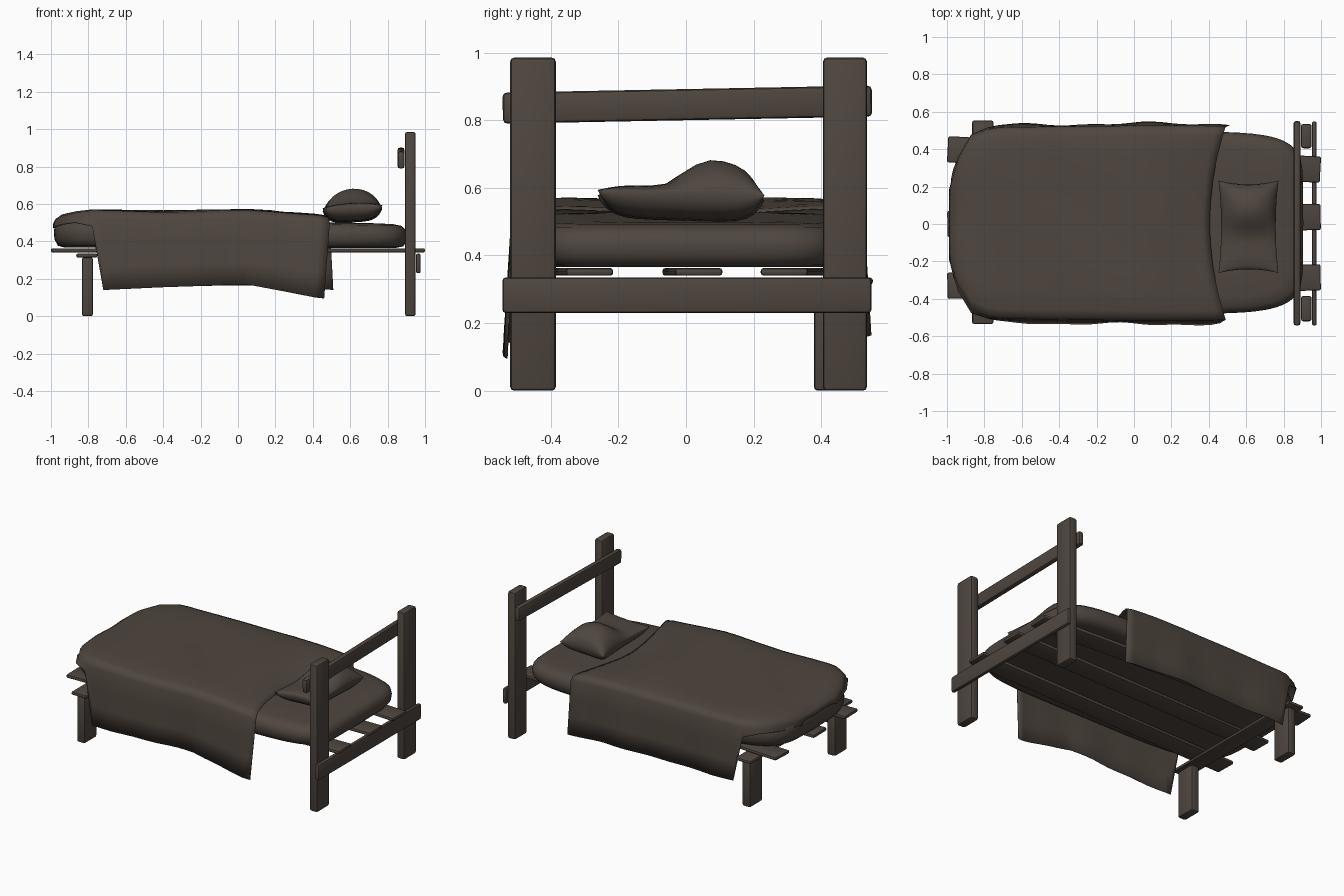
import bpy, bmesh, math
from mathutils import Matrix

if "Cube" in bpy.data.objects:
    bpy.data.objects.remove(bpy.data.objects["Cube"])

brown = bpy.data.materials.new("dark brown")
brown.diffuse_color = (0.078, 0.061, 0.049, 1)
brown.use_nodes = True
brown.node_tree.nodes["Principled BSDF"].inputs["Base Color"].default_value = brown.diffuse_color


def finish(name, bm, angle=40):
    bmesh.ops.recalc_face_normals(bm, faces=bm.faces)
    me = bpy.data.meshes.new(name)
    bm.to_mesh(me)
    bm.free()
    me.materials.append(brown)
    ob = bpy.data.objects.new(name, me)
    bpy.context.collection.objects.link(ob)
    bpy.ops.object.select_all(action='DESELECT')
    ob.select_set(True)
    bpy.context.view_layer.objects.active = ob
    bpy.ops.object.shade_smooth_by_angle(angle=math.radians(angle))
    return ob


def plank(name, x, y, z, bevel=0.01, rot=0, axis='Z'):
    """Beveled board given by (min, max) ranges, turned about its centre."""
    c = [(r[0] + r[1]) / 2 for r in (x, y, z)]
    s = [r[1] - r[0] for r in (x, y, z)]
    bm = bmesh.new()
    bmesh.ops.create_cube(bm, size=1)
    bmesh.ops.scale(bm, vec=s, verts=bm.verts)
    bmesh.ops.bevel(bm, geom=bm.edges[:], offset=bevel, segments=2,
                    profile=0.5, affect='EDGES')
    bm.transform(Matrix.Translation(c) @ Matrix.Rotation(rot, 4, axis))
    return finish(name, bm)


def lerp(table, x):
    """Linear lookup of a row of values by its first entry."""
    for a, b in zip(table, table[1:]):
        if x <= b[0]:
            t = max(0, (x - a[0]) / (b[0] - a[0]))
            return [p + (q - p) * t for p, q in zip(a, b)][1:]
    return table[-1][1:]


# Posts at the head and short legs at the foot
for side, y, leg_y in (("front", (-0.52, -0.385), (-0.518, -0.385)),
                       ("back", (0.405, 0.535), (0.378, 0.515))):
    plank("head_post_" + side, (0.893, 0.95), y, (0, 0.985), 0.012)
    plank("foot_leg_" + side, (-0.835, -0.775), leg_y, (0, 0.315), 0.012)

# Cross rails
plank("head_top_rail", (0.853, 0.89), (-0.542, 0.55), (0.80, 0.892), 0.013,
      math.radians(1.1), 'X')
plank("head_low_rail", (0.951, 0.977), (-0.543, 0.548), (0.23, 0.335), 0.01)
plank("foot_rail", (-0.865, -0.752), (-0.535, 0.553), (0.313, 0.335), 0.01)

# Three slats, each laid slightly crooked
for i, (left, right) in enumerate(((-0.33, -0.285), (0.0, 0.038), (0.40, 0.29))):
    m = (left + right) / 2
    plank("slat_%d" % (i + 1), (-0.998, 0.998), (m - 0.07, m + 0.07), (0.34, 0.363),
          0.009, math.atan2(right - left, 2))

# Mattress: stacked rounded-rectangle rings, squarer at the head
bm = bmesh.new()
N, rings = 64, []
for inset, z in ((0.06, 0.366), (0.022, 0.375), (0.004, 0.405), (0, 0.44),
                 (0.006, 0.475), (0.03, 0.5), (0.08, 0.51), (0.2, 0.513)):
    ring = []
    for i in range(N):
        a = 2 * math.pi * i / N
        c, s = math.cos(a), math.sin(a)
        e = 0.3 if c > 0 else 0.42
        px = math.copysign(abs(c) ** (e + 0.05), c) * (0.945 - inset)
        py = math.copysign(abs(s) ** e, s) * (0.487 - inset)
        ring.append(bm.verts.new((px - 0.04, py + 0.007,
                                  z + 0.02 * (-px) * (z - 0.36) / 0.15)))
    rings.append(ring)
for a, b in zip(rings, rings[1:]):
    for i in range(N):
        bm.faces.new((a[i], a[(i + 1) % N], b[(i + 1) % N], b[i]))
bm.faces.new(rings[0])
bm.faces.new(rings[-1])
finish("mattress", bm, 60)

# Blanket: x, half width, front hem z, back hem z, top z
stations = [(-0.988, 0.17, 0.475, 0.47, 0.49), (-0.975, 0.22, 0.48, 0.475, 0.515),
            (-0.94, 0.34, 0.49, 0.48, 0.54), (-0.87, 0.46, 0.50, 0.49, 0.556),
            (-0.78, 0.50, 0.48, 0.46, 0.567), (-0.72, 0.51, 0.14, 0.16, 0.566),
            (-0.4, 0.515, 0.155, 0.16, 0.562), (0.05, 0.52, 0.17, 0.165, 0.569),
            (0.25, 0.52, 0.135, 0.16, 0.56), (0.44, 0.518, 0.10, 0.145, 0.548),
            (0.49, 0.515, 0.095, 0.14, 0.54)]
xs = sorted({s[0] for s in stations} | {round(-0.68 + 0.055 * i, 3) for i in range(21)})
bm = bmesh.new()
cols = []
for x in xs:
    w, front, back, top = lerp(stations, x)
    head = max(0, min(1, (x - 0.1) / 0.39))
    section = []

    def shoulder(sign, hem):
        z = top - 0.045 + (0.012 * head if sign > 0 else -0.005 * head)
        return z if z > hem else (top + hem) / 2

    def hang(sign, hem, d):
        sh = shoulder(sign, hem)
        wave = (0.006 * math.sin(9 * x + sign) + 0.004 * math.sin(19 * x)) * d
        flare = 0.02 * d if sign < 0 else 0.012 * d
        shift = (-0.03 if sign < 0 else 0.02) * d * max(0, x) * 2
        return (x + shift, sign * (w + flare + wave) + 0.005, sh + (hem - sh) * d)

    section += [hang(-1, front, d) for d in (1, 0.66, 0.33, 0)]
    for f in (-0.975, -0.9, -0.7, -0.45, -0.2, 0, 0.2, 0.45, 0.7, 0.9, 0.975):
        pull = 0.085 * (1 - f * f) * head
        fall = top - shoulder(math.copysign(1, f), front if f < 0 else back)
        drop = fall * (0.36 if abs(f) > 0.95 else 0.1 if abs(f) > 0.8 else 0)
        dip = 0.022 * (1 - abs(f)) * max(0, min(1, (x - 0.2) / 0.29))
        ripple = 0.003 * math.sin(9 * x + 5 * f)
        section.append((x - pull, f * w + 0.005, top - drop - dip + ripple))
    section += [hang(1, back, d) for d in (0, 0.33, 0.66, 1)]
    cols.append([bm.verts.new(p) for p in section])
for a, b in zip(cols, cols[1:]):
    for i in range(len(a) - 1):
        bm.faces.new((a[i], b[i], b[i + 1], a[i + 1]))
blanket = finish("blanket", bm, 70)
solid = blanket.modifiers.new("thickness", 'SOLIDIFY')
solid.thickness = 0.003
solid.offset = 0

# Pillow: two puffed sheets meeting at a seam, with pinched corners
bm = bmesh.new()
M = 16
for side in (1, -1):
    grid = []
    for i in range(M + 1):
        u = math.sin(math.pi / 2 * (2 * i / M - 1))
        row = []
        for j in range(M + 1):
            v = math.sin(math.pi / 2 * (2 * j / M - 1))
            px = 0.612 + 0.16 * u * (1 - 0.09 * (1 - v * v))
            py = -0.015 + 0.247 * v * (1 - 0.08 * (1 - u * u))
            if side > 0:
                # fuller toward the back, rounded over the top
                puff = max(0, 1 - u * u) ** 0.6 * max(0, 1 - v ** 4) ** 0.5
                high = 0.055 + 0.055 * math.sin(math.pi / 2 * max(-1, min(1, (v + 0.05) * 1.9)))
                high = max(0.025, high)
            else:
                puff = max(0, 1 - u ** 4) ** 0.45 * max(0, 1 - v ** 6) ** 0.45
                high = 0.073
            seam = 0.578 - 0.008 * v + 0.008 * u
            row.append(bm.verts.new((px, py, seam + side * puff * high)))
        grid.append(row)
    for i in range(M):
        for j in range(M):
            bm.faces.new((grid[i][j], grid[i + 1][j], grid[i + 1][j + 1], grid[i][j + 1]))
bmesh.ops.remove_doubles(bm, verts=bm.verts, dist=0.0005)
finish("pillow", bm, 70)
